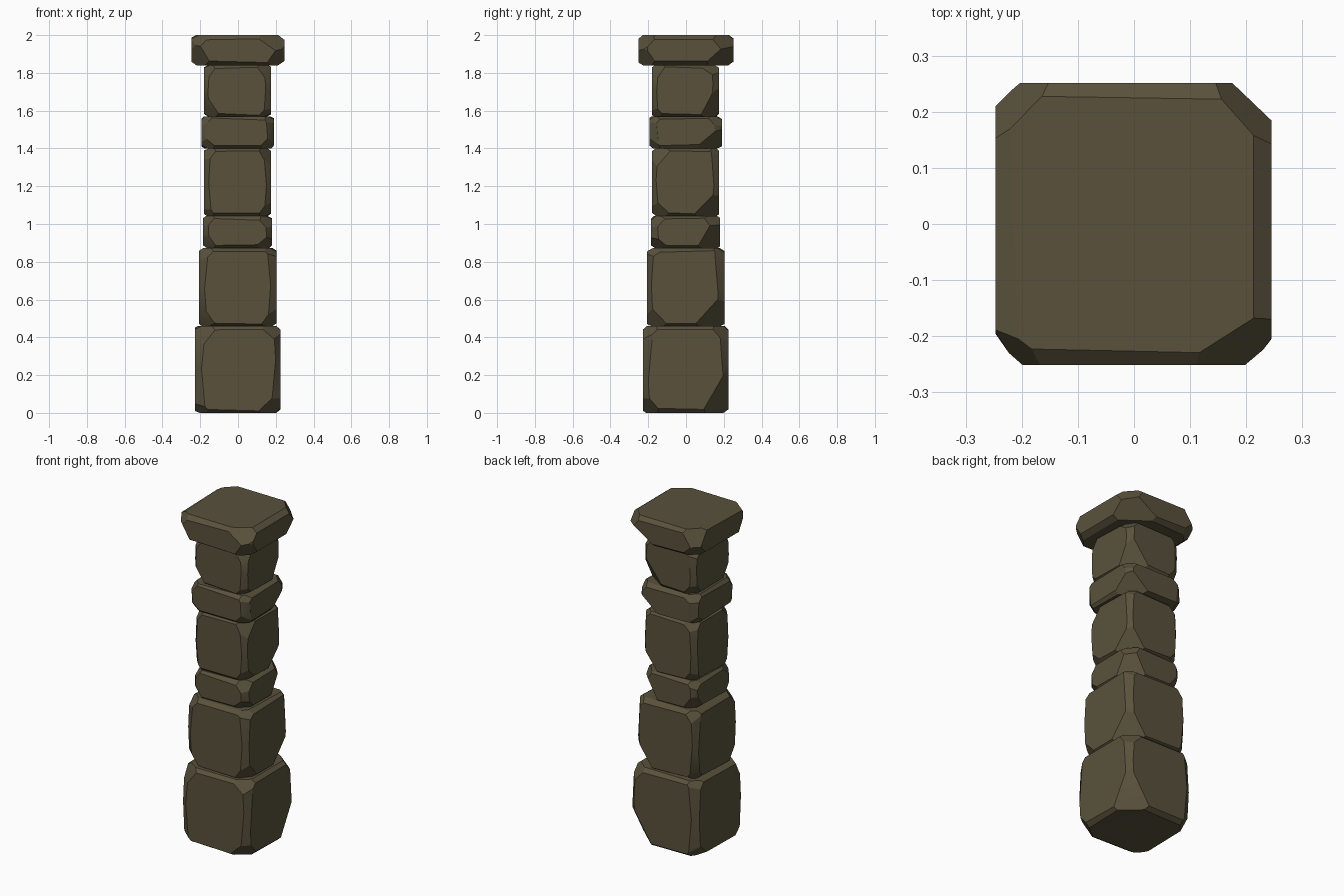
import bpy, bmesh, math, random
from mathutils import Vector

if "Cube" in bpy.data.objects:
    bpy.data.objects.remove(bpy.data.objects["Cube"])

random.seed(7)
stone = bpy.data.materials.new("mossy_stone")
stone.diffuse_color = (0.10, 0.083, 0.045, 1)
stone.use_nodes = True
stone.node_tree.nodes["Principled BSDF"].inputs["Base Color"].default_value = stone.diffuse_color


def chip(bm, point, normal):
    """Slice off everything beyond the plane and cap the cut."""
    geom = bm.verts[:] + bm.edges[:] + bm.faces[:]
    cut = bmesh.ops.bisect_plane(bm, geom=geom, dist=1e-5, plane_co=point,
                                 plane_no=Vector(normal).normalized(), clear_outer=True)
    edges = [e for e in cut["geom_cut"] if isinstance(e, bmesh.types.BMEdge)]
    if edges:
        bmesh.ops.holes_fill(bm, edges=edges, sides=0)


def jit(a):
    return random.uniform(-a, a)


def block(name, x0, x1, y0, y1, z0, z1):
    hx, hy, hz = (x1 - x0) / 2, (y1 - y0) / 2, (z1 - z0) / 2
    k = hx / 0.22
    bm = bmesh.new()
    bmesh.ops.create_cube(bm, size=2)
    bmesh.ops.scale(bm, vec=(hx, hy, hz), verts=bm.verts)
    # worn vertical edges, two tilted facets each
    for sx in (-1, 1):
        for sy in (-1, 1):
            c = random.uniform(0.030, 0.042) * k
            for sz in (-1, 1):
                p = (sx * (hx - c / 2), sy * (hy - c / 2), sz * hz * 0.3)
                chip(bm, p, (sx * (1 + jit(0.3)), sy * (1 + jit(0.3)), sz * 0.07))
    # worn top and bottom edges
    for sz in (-1, 1):
        for s in (-1, 1):
            c, d = random.uniform(0.018, 0.032) * k, random.uniform(0.012, 0.022) * k
            chip(bm, (s * (hx - c / 2), 0, sz * (hz - d / 2)), (s * d, jit(0.0008), sz * c))
            c, d = random.uniform(0.018, 0.032) * k, random.uniform(0.012, 0.022) * k
            chip(bm, (0, s * (hy - c / 2), sz * (hz - d / 2)), (jit(0.0008), s * d, sz * c))
    # chipped corners, the lower back right one deepest
    for sx in (-1, 1):
        for sy in (-1, 1):
            for sz in (-1, 1):
                big = sx > 0 and sy > 0 and sz < 0
                c = (0.062 if big else random.uniform(0.03, 0.045)) * k
                p = (sx * (hx - c), sy * (hy - c), sz * (hz - c * 0.55))
                chip(bm, p, (sx * (1 + jit(0.3)), sy * (1 + jit(0.3)), sz * (0.9 + jit(0.3))))
    bmesh.ops.recalc_face_normals(bm, faces=bm.faces)
    bmesh.ops.translate(bm, vec=((x0 + x1) / 2, (y0 + y1) / 2, (z0 + z1) / 2), verts=bm.verts)
    mesh = bpy.data.meshes.new(name)
    bm.to_mesh(mesh)
    bm.free()
    mesh.materials.append(stone)
    ob = bpy.data.objects.new(name, mesh)
    bpy.context.collection.objects.link(ob)
    bpy.ops.object.select_all(action='DESELECT')
    ob.select_set(True)
    bpy.context.view_layer.objects.active = ob
    bpy.ops.object.shade_smooth_by_angle(angle=math.radians(25))


# stacked stones from the ground up
block("base_stone", -0.228, 0.224, -0.228, 0.224, 0.0, 0.46)
block("lower_stone", -0.207, 0.203, -0.207, 0.203, 0.46, 0.872)
block("lower_band", -0.185, 0.179, -0.185, 0.179, 0.872, 1.042)
block("middle_stone", -0.179, 0.174, -0.179, 0.174, 1.042, 1.4)
block("upper_band", -0.194, 0.19, -0.194, 0.19, 1.4, 1.57)
block("upper_stone", -0.179, 0.174, -0.179, 0.174, 1.57, 1.84)
block("capstone", -0.247, 0.245, -0.251, 0.251, 1.84, 2.0)
